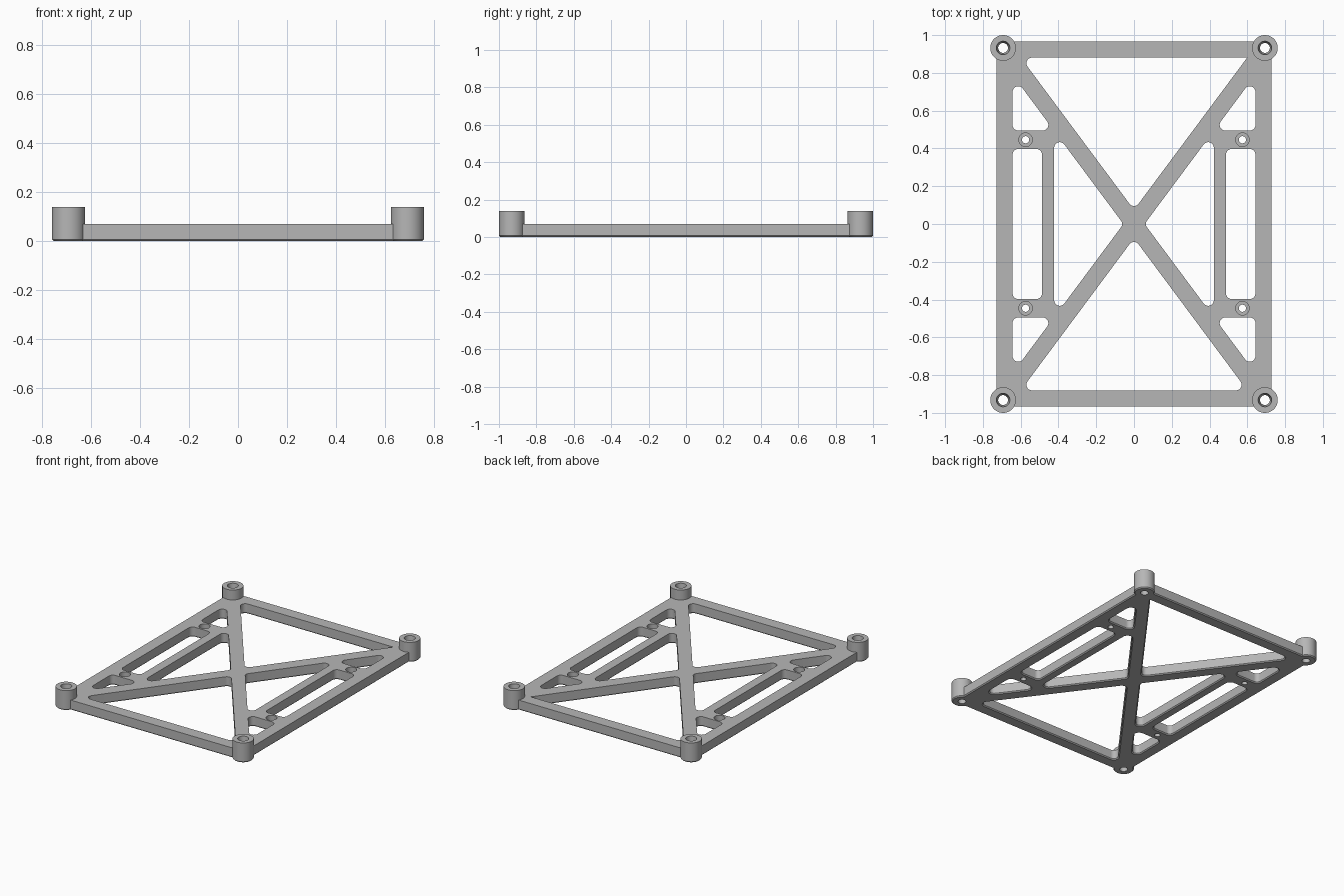
import bpy, bmesh, math
from mathutils import Vector

if "Cube" in bpy.data.objects:
    bpy.data.objects.remove(bpy.data.objects["Cube"])

PLATE_X, PLATE_Y, PLATE_H = 0.727, 0.966, 0.07
RIM_X, RIM_Y = 0.643, 0.881
BOSS_X, BOSS_Y, BOSS_R, BOSS_H = 0.693, 0.932, 0.068, 0.14
SLOPE = BOSS_Y / BOSS_X      # diagonal brace direction
GAP = 0.075                  # brace edge, measured along y from its centre line
CHAMFER = 0.007
FILLET = 0.03
SIGNS = [(sx, sy) for sx in (-1, 1) for sy in (-1, 1)]

grey = bpy.data.materials.new("mid grey")
grey.use_nodes = True
grey.diffuse_color = (0.47, 0.47, 0.47, 1)
grey.node_tree.nodes["Principled BSDF"].inputs["Base Color"].default_value = grey.diffuse_color


def circle(x, y, steps=48):
    """Outline as (point, outward normal); the radius comes from the loft offset."""
    angles = [2 * math.pi * i / steps for i in range(steps)]
    return [(Vector((x, y)), Vector((math.cos(a), math.sin(a)))) for a in angles]


def rounded(corners, radii, steps=8):
    """Convex outline with filleted corners, as (point, outward normal)."""
    pts = [Vector(c) for c in corners]
    if not isinstance(radii, list):
        radii = [radii] * len(pts)
    area = sum(a.x * b.y - b.x * a.y for a, b in zip(pts, pts[1:] + pts[:1]))
    if area < 0:
        pts, radii = pts[::-1], radii[::-1]
    outline = []
    for i, p in enumerate(pts):
        d_in = (p - pts[i - 1]).normalized()
        d_out = (pts[(i + 1) % len(pts)] - p).normalized()
        n_in, n_out = Vector((d_in.y, -d_in.x)), Vector((d_out.y, -d_out.x))
        miter = (n_in + n_out) / (1 + n_in.dot(n_out))
        r = radii[i]
        if r == 0:
            outline.append((p, miter))
            continue
        centre = p - miter * r
        start = math.atan2(n_in.y, n_in.x)
        turn = math.acos(max(-1, min(1, n_in.dot(n_out))))
        for k in range(steps + 1):
            a = start + turn * k / steps
            n = Vector((math.cos(a), math.sin(a)))
            outline.append((centre + n * r, n))
    return outline


def loft(bm, outline, levels):
    """Closed solid through (height, outward offset) levels."""
    rings = [[bm.verts.new((*(p + n * d), z)) for p, n in outline] for z, d in levels]
    count = len(outline)
    for low, high in zip(rings, rings[1:]):
        for i in range(count):
            j = (i + 1) % count
            bm.faces.new((low[i], low[j], high[j], high[i]))
    bm.faces.new(rings[0][::-1])
    bm.faces.new(rings[-1])


def make(name, solids):
    bm = bmesh.new()
    for outline, levels in solids:
        loft(bm, outline, levels)
    mesh = bpy.data.meshes.new(name)
    bm.to_mesh(mesh)
    bm.free()
    mesh.materials.append(grey)
    obj = bpy.data.objects.new(name, mesh)
    bpy.context.collection.objects.link(obj)
    return obj


def combine(target, tool, operation):
    bpy.context.view_layer.objects.active = target
    mod = target.modifiers.new(operation.lower(), 'BOOLEAN')
    mod.operation, mod.object, mod.solver = operation, tool, 'EXACT'
    bpy.ops.object.modifier_apply(modifier=mod.name)
    bpy.data.objects.remove(tool)


# Base plate and corner standoffs, chamfered along the underside
edge = [(PLATE_X, PLATE_Y), (-PLATE_X, PLATE_Y), (-PLATE_X, -PLATE_Y), (PLATE_X, -PLATE_Y)]
frame = make("mounting_frame", [
    (rounded(edge, 0), [(0, -CHAMFER), (CHAMFER, 0), (PLATE_H, 0)])])
standoffs = make("corner_standoffs", [
    (circle(sx * BOSS_X, sy * BOSS_Y, 64),
     [(0, BOSS_R - CHAMFER), (CHAMFER, BOSS_R), (BOSS_H, BOSS_R)]) for sx, sy in SIGNS])
combine(frame, standoffs, 'UNION')

# Windows between the rim, diagonal braces and side rails
windows = []
half = (RIM_Y - GAP) / SLOPE
for sy in (-1, 1):
    radii = [FILLET, FILLET, 0 if sy > 0 else FILLET]
    windows.append(rounded([(0, sy * GAP), (-half, sy * RIM_Y), (half, sy * RIM_Y)], radii))
rail_in, rail_out, bar_in, bar_out = 0.423, 0.487, 0.397, 0.495
for sx in (-1, 1):
    tip = rail_in * SLOPE - GAP
    windows.append(rounded([(sx * GAP / SLOPE, 0), (sx * rail_in, tip), (sx * rail_in, -tip)], FILLET))
    windows.append(rounded([(sx * rail_out, -bar_in), (sx * RIM_X, -bar_in),
                            (sx * RIM_X, bar_in), (sx * rail_out, bar_in)], FILLET))
for sx, sy in SIGNS:
    windows.append(rounded([(sx * RIM_X, sy * bar_out), (sx * RIM_X, sy * (RIM_X * SLOPE - GAP)),
                            (sx * (bar_out + GAP) / SLOPE, sy * bar_out)], FILLET))
below = -0.01
flare = [(below, CHAMFER - below), (CHAMFER, 0), (PLATE_H + 0.03, 0)]
cuts = [(w, flare) for w in windows]

# Tapered standoff bores and counterbored screw holes
for sx, sy in SIGNS:
    cuts.append((circle(sx * BOSS_X, sy * BOSS_Y),
                 [(below, 0.026), (0.06, 0.026), (BOSS_H, 0.036), (BOSS_H + 0.01, 0.036)]))
    cuts.append((circle(sx * 0.574, sy * 0.446),
                 [(below, 0.019), (0.035, 0.019), (0.035, 0.036), (PLATE_H + 0.03, 0.036)]))
combine(frame, make("window_cutters", cuts), 'DIFFERENCE')

# Smooth the curved walls, keep edges crisp
bpy.ops.object.select_all(action='DESELECT')
frame.select_set(True)
bpy.context.view_layer.objects.active = frame
bpy.ops.object.shade_smooth_by_angle(angle=math.radians(30))
